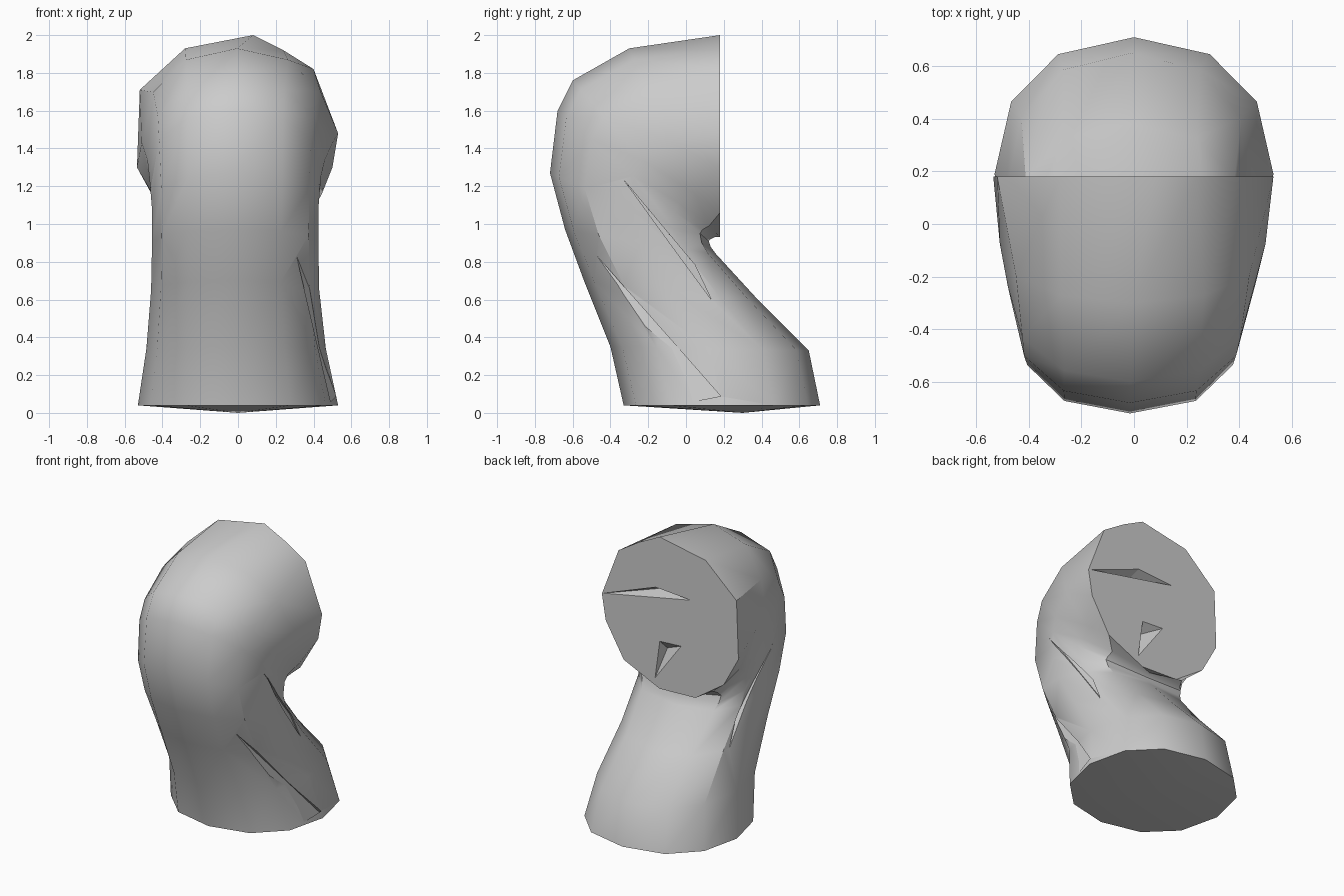
import bpy, bmesh, math
from mathutils import Vector

cube = bpy.data.objects.get("Cube")
if cube:
    bpy.data.objects.remove(cube, do_unlink=True)

grey = bpy.data.materials.new("plain grey")
grey.use_nodes = True
grey.diffuse_color = (0.6, 0.6, 0.6, 1)
grey.node_tree.nodes["Principled BSDF"].inputs["Base Color"].default_value = (0.6, 0.6, 0.6, 1)

SIDES = 12


def add_object(name, bm):
    bmesh.ops.recalc_face_normals(bm, faces=bm.faces[:])
    mesh = bpy.data.meshes.new(name)
    bm.to_mesh(mesh)
    bm.free()
    mesh.materials.append(grey)
    obj = bpy.data.objects.new(name, mesh)
    bpy.context.collection.objects.link(obj)
    return obj


def signed_power(value, power):
    return math.copysign(abs(value) ** power, value)


# Bent tube: outer (y, z), inner (y, z), half width, sideways shift,
# roundness of the outer half, roundness of the inner half
sections = [
    ((-0.33, 0.04), (0.71, 0.04), 0.53, 0, 0.92, 0.88),
    ((-0.40, 0.35), (0.65, 0.33), 0.475, -0.01, 0.9, 0.88),
    ((-0.54, 0.70), (0.38, 0.60), 0.445, -0.015, 0.88, 0.8),
    ((-0.64, 0.97), (0.16, 0.84), 0.44, -0.015, 0.85, 0.65),
    ((-0.72, 1.27), (0.13, 0.88), 0.44, -0.015, 0.82, 0.55),
    ((-0.68, 1.60), (0.12, 0.91), 0.455, -0.015, 0.85, 0.55),
    ((-0.60, 1.76), (0.13, 0.92), 0.47, -0.01, 0.88, 0.65),
    ((-0.30, 1.93), (0.15, 0.93), 0.505, -0.005, 0.9, 0.8),
]
bm = bmesh.new()
rings = []
for outer, inner, width, shift, power, inner_power in sections:
    o, i = Vector((shift, *outer)), Vector((shift, *inner))
    ring = []
    for k in range(SIDES):
        a = math.tau * k / SIDES
        s, c = math.sin(a), math.cos(a)
        across = signed_power(s, power if c > -0.1 else inner_power)
        along = signed_power(c, power)
        ring.append(bm.verts.new((o + i) / 2 + (o - i) / 2 * along + Vector((width * across, 0, 0))))
    rings.append(ring)

# Irregular outline of the flat end, (x, z) from the top round
end_outline = [(0.08, 2.0), (0.24, 1.92), (0.40, 1.82), (0.53, 1.48), (0.50, 1.30), (0.36, 1.06),
               (0.08, 0.93), (-0.20, 0.94), (-0.42, 1.09), (-0.535, 1.30), (-0.52, 1.71), (-0.28, 1.93)]
rings.append([bm.verts.new((x, 0.18, z)) for x, z in end_outline])

for lower, upper in zip(rings, rings[1:]):
    for k in range(SIDES):
        n = (k + 1) % SIDES
        bm.faces.new((lower[k], lower[n], upper[n], upper[k]))

# Flat end facing back, and a shallow cone underneath
bm.faces.new(rings[-1])
tip = bm.verts.new((0, 0.3, 0))
for k in range(SIDES):
    bm.faces.new((rings[0][k], rings[0][(k + 1) % SIDES], tip))
tube = add_object("bent_tube", bm)


# Thin wedge-shaped folds cut into the sides and the flat end
def cut_fold(name, corners, tip):
    bm = bmesh.new()
    a, b, c, d = [bm.verts.new(p) for p in (*corners, tip)]
    for face in ((a, b, c), (a, b, d), (b, c, d), (c, a, d)):
        bm.faces.new(face)
    cutter = add_object(name, bm)
    cutter.hide_render = True
    cutter.hide_viewport = True
    cutter.display_type = 'WIRE'
    mod = tube.modifiers.new(name, 'BOOLEAN')
    mod.operation = 'DIFFERENCE'
    mod.solver = 'EXACT'
    mod.object = cutter


cut_fold("end_fold", [(0.54, 0.185, 1.48), (-0.18, 0.185, 1.62), (0.11, 0.185, 1.64)], (0.13, 0.09, 1.59))
cut_fold("end_groove", [(0.12, 0.185, 0.98), (0.08, 0.185, 1.27), (-0.1, 0.185, 1.28)], (0.06, 0.12, 1.2))
for side in (1, -1):
    cut_fold("upper_fold", [(side * 0.39, -0.36, 1.27), (side * 0.38, 0.14, 0.59),
                            (side * 0.37, 0.05, 0.78)], (side * 0.8, -0.05, 0.9))
cut_fold("lower_fold", [(0.31, -0.47, 0.83), (0.49, 0.03, 0.06), (0.49, 0.21, 0.06)], (0.8, -0.06, 0.35))

bpy.context.view_layer.objects.active = tube
tube.select_set(True)
bpy.ops.object.shade_smooth_by_angle(angle=math.radians(35))
